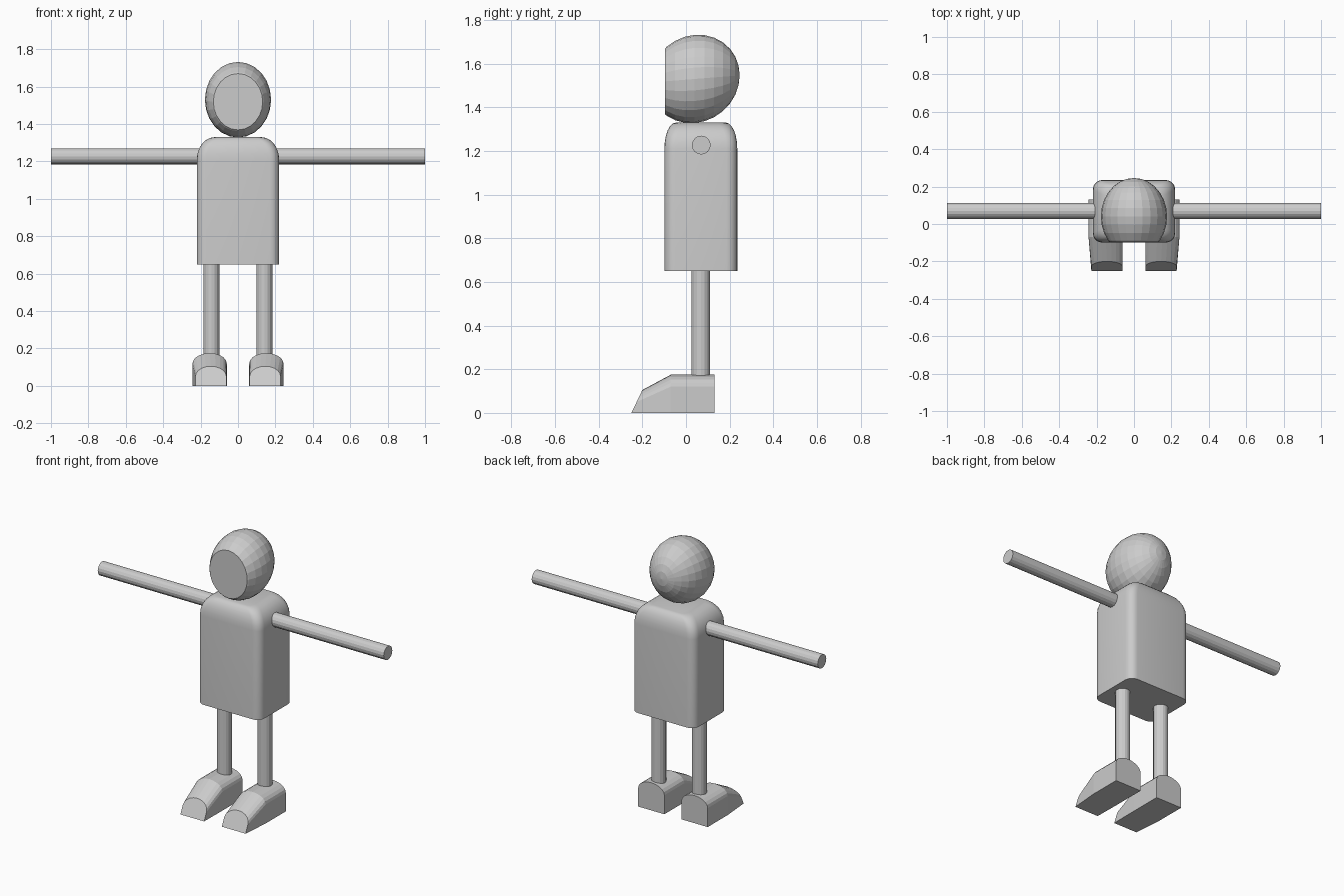
import bpy, bmesh, math
from mathutils import Matrix, Vector

if "Cube" in bpy.data.objects:
    bpy.data.objects.remove(bpy.data.objects["Cube"])

grey = bpy.data.materials.new("light grey")
grey.diffuse_color = (0.6, 0.6, 0.6, 1)
grey.use_nodes = True
grey.node_tree.nodes["Principled BSDF"].inputs["Base Color"].default_value = grey.diffuse_color


def finish(name, bm, smooth=False):
    bmesh.ops.recalc_face_normals(bm, faces=bm.faces)
    me = bpy.data.meshes.new(name)
    bm.to_mesh(me)
    bm.free()
    me.materials.append(grey)
    ob = bpy.data.objects.new(name, me)
    bpy.context.collection.objects.link(ob)
    if smooth:
        bpy.ops.object.select_all(action='DESELECT')
        ob.select_set(True)
        bpy.context.view_layer.objects.active = ob
        bpy.ops.object.shade_smooth_by_angle(angle=math.radians(35))
    return ob


def loft(name, rings, smooth=False):
    """Skin a list of equal-length point loops and cap both ends."""
    bm = bmesh.new()
    loops = [[bm.verts.new(p) for p in r] for r in rings]
    n = len(loops[0])
    for a, b in zip(loops, loops[1:]):
        for i in range(n):
            j = (i + 1) % n
            bm.faces.new((a[i], a[j], b[j], b[i]))
    bm.faces.new(loops[0])
    bm.faces.new(loops[-1])
    return finish(name, bm, smooth)


def rod(name, start, end, radius):
    start, end = Vector(start), Vector(end)
    d = end - start
    bm = bmesh.new()
    mat = Matrix.Translation((start + end) / 2) @ d.to_track_quat('Z', 'Y').to_matrix().to_4x4()
    bmesh.ops.create_cone(bm, cap_ends=True, segments=16, radius1=radius,
                          radius2=radius, depth=d.length, matrix=mat)
    return finish(name, bm)


# Torso: rounded box, wide rounding on the shoulders, sharp bottom edge
def rounded_rect(hx, hy, z, r=0.05, cy=0.068, steps=5):
    pts = []
    for k, (sx, sy) in enumerate(((1, 1), (-1, 1), (-1, -1), (1, -1))):
        for i in range(steps + 1):
            a = math.pi / 2 * (k + i / steps)
            pts.append((sx * (hx - r) + r * math.cos(a),
                        cy + sy * (hy - r) + r * math.sin(a), z))
    return pts


rings = [rounded_rect(0.22, 0.167, 0.65)]
for i in range(7):
    t = math.pi / 2 * i / 6
    inset = 1 - math.cos(t)
    rings.append(rounded_rect(0.22 - 0.095 * inset, 0.167 - 0.052 * inset,
                              1.21 + 0.12 * math.sin(t)))
loft("torso", rings, smooth=True)

# Head: ellipsoid with its pole at the back, slightly sheared, flat cut face
bm = bmesh.new()
bmesh.ops.create_uvsphere(bm, u_segments=24, v_segments=14, radius=1,
                          matrix=Matrix.Rotation(-math.pi / 2, 4, 'X'))
for v in bm.verts:
    x, y, z = v.co
    v.co = (0.177 * x, 0.04 + 0.206 * y, 1.53 + 0.202 * z + 0.0165 * y)
geom = bm.verts[:] + bm.edges[:] + bm.faces[:]
cut = bmesh.ops.bisect_plane(bm, geom=geom, plane_co=(0, -0.096, 0),
                             plane_no=(0, -1, 0), clear_outer=True)
rim = [e for e in cut['geom_cut'] if isinstance(e, bmesh.types.BMEdge)]
bmesh.ops.holes_fill(bm, edges=rim, sides=0)
finish("head", bm)


# Foot section: flat sole, straight sides and an arched top
def arch(x0, x1, spring, top, y_sole, y_top):
    cx, hw = (x0 + x1) / 2, (x1 - x0) / 2
    pts = [(x0, 0), (x1, 0)]
    for i in range(11):
        a = math.pi * i / 10
        pts.append((cx + hw * math.cos(a), spring + (top - spring) * math.sin(a)))
    return [(x, y_sole + (y_top - y_sole) * z / top, z) for x, z in pts]


# Arms, legs and feet, mirrored left and right
for side, s in (("left", 1), ("right", -1)):
    rod(side + "_arm", (s * 0.17, 0.07, 1.227), (s * 1.0, 0.07, 1.227), 0.043)
    rod(side + "_leg", (s * 0.142, 0.068, 0.15), (s * 0.142, 0.068, 0.66), 0.043)
    sections = [arch(0.06, 0.243, 0.12, 0.175, 0.13, 0.13),
                arch(0.06, 0.243, 0.12, 0.175, -0.07, -0.07),
                arch(0.062, 0.228, 0.05, 0.105, -0.25, -0.2)]
    loft(side + "_foot", [[(s * x, y, z) for x, y, z in r] for r in sections])
